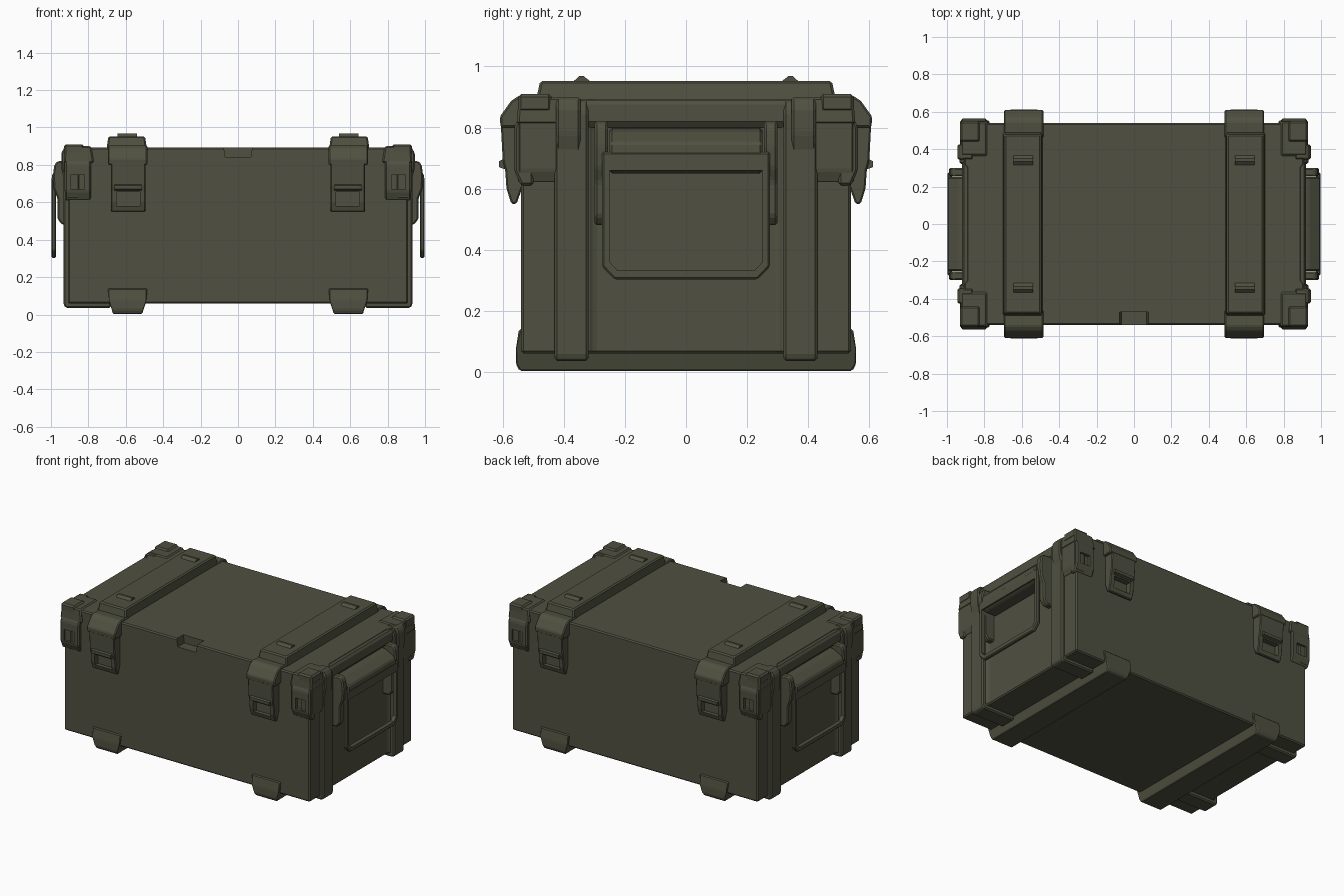
import bpy, bmesh
from mathutils import Vector

if "Cube" in bpy.data.objects:
    bpy.data.objects.remove(bpy.data.objects["Cube"])

olive = bpy.data.materials.new("olive_paint")
olive.diffuse_color = (0.08, 0.082, 0.052, 1)
olive.use_nodes = True
olive.node_tree.nodes["Principled BSDF"].inputs["Base Color"].default_value = olive.diffuse_color


def prism(name, pts, axis, a, b, bevel=0.01, taper=None):
    """Extrude a 2D profile along an axis from a to b; the remaining axes keep x, y, z order."""
    bm = bmesh.new()
    i = "xyz".index(axis)

    def co(p, t):
        c = list(p)
        c.insert(i, t)
        return Vector(c)

    lo = [bm.verts.new(co(p, a)) for p in pts]
    hi = [bm.verts.new(co(p, b)) for p in pts]
    n = len(pts)
    bm.faces.new(lo)
    bm.faces.new(hi[::-1])
    for k in range(n):
        bm.faces.new((lo[k], hi[k], hi[(k + 1) % n], lo[(k + 1) % n]))
    if taper:
        for v in bm.verts:
            taper(v.co)
    bmesh.ops.recalc_face_normals(bm, faces=bm.faces)
    if bevel:
        bmesh.ops.bevel(bm, geom=bm.edges[:], offset=bevel, segments=1,
                        affect='EDGES', clamp_overlap=True)
    me = bpy.data.meshes.new(name)
    bm.to_mesh(me)
    bm.free()
    me.materials.append(olive)
    ob = bpy.data.objects.new(name, me)
    bpy.context.collection.objects.link(ob)
    return ob


def box(name, x, y, z, bevel=0.01, taper=None):
    return prism(name, [(x[0], y[0]), (x[1], y[0]), (x[1], y[1]), (x[0], y[1])],
                 "z", z[0], z[1], bevel, taper)


def cut(ob, cutter):
    m = ob.modifiers.new("cut", 'BOOLEAN')
    m.object = cutter
    m.solver = 'EXACT'
    dg = bpy.context.evaluated_depsgraph_get()
    me = bpy.data.meshes.new_from_object(ob.evaluated_get(dg))
    ob.modifiers.clear()
    ob.data = me
    bpy.data.objects.remove(cutter)


def mirror(ob, x=True, y=False):
    m = ob.modifiers.new("mirror", 'MIRROR')
    m.use_axis = (x, y, False)
    m.use_mirror_merge = False
    return ob


def sym(half):
    """Close a half profile by reflecting its first coordinate."""
    return half + [(-p[0], p[1]) for p in reversed(half)]


# Main body, with slightly recessed end panels and a finger notch at the front
q = [(-0.91, -0.54), (0.91, -0.54), (0.91, -0.32), (0.895, -0.30)]
body = prism("body", q + [(0.895, 0.30), (0.91, 0.32), (0.91, 0.54), (-0.91, 0.54),
                          (-0.91, 0.32), (-0.895, 0.30), (-0.895, -0.30), (-0.91, -0.32)],
             "z", 0.06, 0.893, 0.008)


def notch_slope(c):
    if c.z < 0.87:
        c.x *= 0.8


cut(body, box("notch_cutter", (-0.085, 0.085), (-0.6, -0.47), (0.84, 0.95), 0, notch_slope))

# Lid rim on both ends
mirror(prism("lid_end_rim", [(0.88, 0.80), (0.905, 0.80), (0.92, 0.82), (0.92, 0.875),
                             (0.91, 0.89), (0.88, 0.89)], "y", -0.37, 0.37, 0))

# End pillars that wrap under the base
mirror(prism("end_pillar", [(0.68, 0.035), (0.92, 0.035), (0.932, 0.05), (0.932, 0.85),
                            (0.915, 0.89), (0.86, 0.89), (0.86, 0.08), (0.68, 0.08)],
             "y", -0.43, -0.32, 0.008), True, True)


# Base skids with turned-up front and back tabs
def skid_taper(c):
    if c.z < 0.03:
        c.x += 0.025 if c.x < 0.59 else -0.025


mirror(prism("base_skid", sym([(-0.545, 0.003), (-0.557, 0.025), (-0.557, 0.075),
                               (-0.547, 0.14), (-0.50, 0.14), (-0.50, 0.09)]),
             "x", 0.485, 0.695, 0.006, skid_taper))


# Raised straps across the lid
def strap_taper(c):
    if c.z > 0.92:
        c.y *= 0.965
        c.x += 0.012 if c.x < 0.59 else -0.012


mirror(box("lid_strap", (0.485, 0.705), (-0.495, 0.495), (0.87, 0.953), 0.008, strap_taper))
mirror(prism("strap_bump", [(0.305, 0.945), (0.335, 0.968), (0.35, 0.968), (0.375, 0.945)],
             "x", 0.54, 0.645, 0), True, True)

# Latches: top hook, plate and pull loop with an opening
mirror(prism("latch_hook", [(-0.46, 0.87), (-0.46, 0.90), (-0.545, 0.905), (-0.572, 0.888),
                            (-0.61, 0.835), (-0.607, 0.80), (-0.53, 0.80)],
             "x", 0.485, 0.695, 0.006), True, True)
latch = prism("latch_plate", [(-0.53, 0.85), (-0.595, 0.85), (-0.607, 0.82), (-0.60, 0.69),
                              (-0.592, 0.66), (-0.588, 0.60), (-0.572, 0.55), (-0.555, 0.55),
                              (-0.53, 0.62)], "x", 0.495, 0.68, 0.005)
cut(latch, box("latch_cutter", (0.525, 0.65), (-0.7, -0.555), (0.58, 0.655), 0))
mirror(latch, True, True)
mirror(prism("latch_ridge", [(-0.59, 0.70), (-0.612, 0.69), (-0.612, 0.67), (-0.57, 0.655)],
             "x", 0.515, 0.66, 0), True, True)


# Corner guards: cap, raised corner, front bracket with socket and end bracket
def cap_slope(c):
    if c.z > 0.85:
        c.x -= 0.008 if c.x > 0.85 else -0.015
        c.y += 0.008 if c.y < -0.45 else -0.015


mirror(box("corner_cap", (0.77, 0.932), (-0.555, -0.35), (0.81, 0.9), 0.008, cap_slope), True, True)
mirror(box("corner_raise", (0.825, 0.93), (-0.55, -0.44), (0.85, 0.91), 0.01), True, True)
socket = prism("corner_bracket", [(-0.50, 0.83), (-0.55, 0.83), (-0.563, 0.80), (-0.563, 0.66),
                                  (-0.541, 0.61), (-0.50, 0.61)], "x", 0.785, 0.925, 0.008)
cut(socket, box("socket_cutter", (0.82, 0.895), (-0.65, -0.543), (0.67, 0.745), 0))
mirror(socket, True, True)
mirror(prism("corner_end_bracket", [(0.85, 0.83), (0.928, 0.83), (0.928, 0.66), (0.912, 0.62),
                                    (0.85, 0.62)], "y", -0.55, -0.42, 0.006), True, True)
mirror(prism("pillar_head", [(0.86, 0.898), (0.925, 0.898), (0.945, 0.865), (0.945, 0.78),
                             (0.93, 0.72), (0.86, 0.72)], "y", -0.425, -0.345, 0.008), True, True)

# Handle housing: sloped bar, end cheeks and backing cheeks
mirror(prism("handle_bar", [(0.88, 0.80), (0.935, 0.79), (0.995, 0.75), (0.998, 0.67),
                            (0.975, 0.65), (0.88, 0.65)], "y", -0.25, 0.25, 0.008))
mirror(prism("handle_cheek", [(0.88, 0.82), (0.965, 0.82), (0.982, 0.80), (0.99, 0.74),
                              (0.985, 0.67), (0.965, 0.62), (0.965, 0.51), (0.94, 0.48),
                              (0.88, 0.48)], "y", 0.255, 0.30, 0.008), True, True)

# Hanging handle ring
outer = sym([(0.275, 0.72), (0.275, 0.345), (0.235, 0.303)])
inner = sym([(0.25, 0.66), (0.25, 0.36), (0.225, 0.332)])
ring = prism("handle_ring", outer, "x", 0.972, 0.998, 0.006)
cut(ring, prism("ring_cutter", inner, "x", 0.9, 1.1, 0))
mirror(ring)
